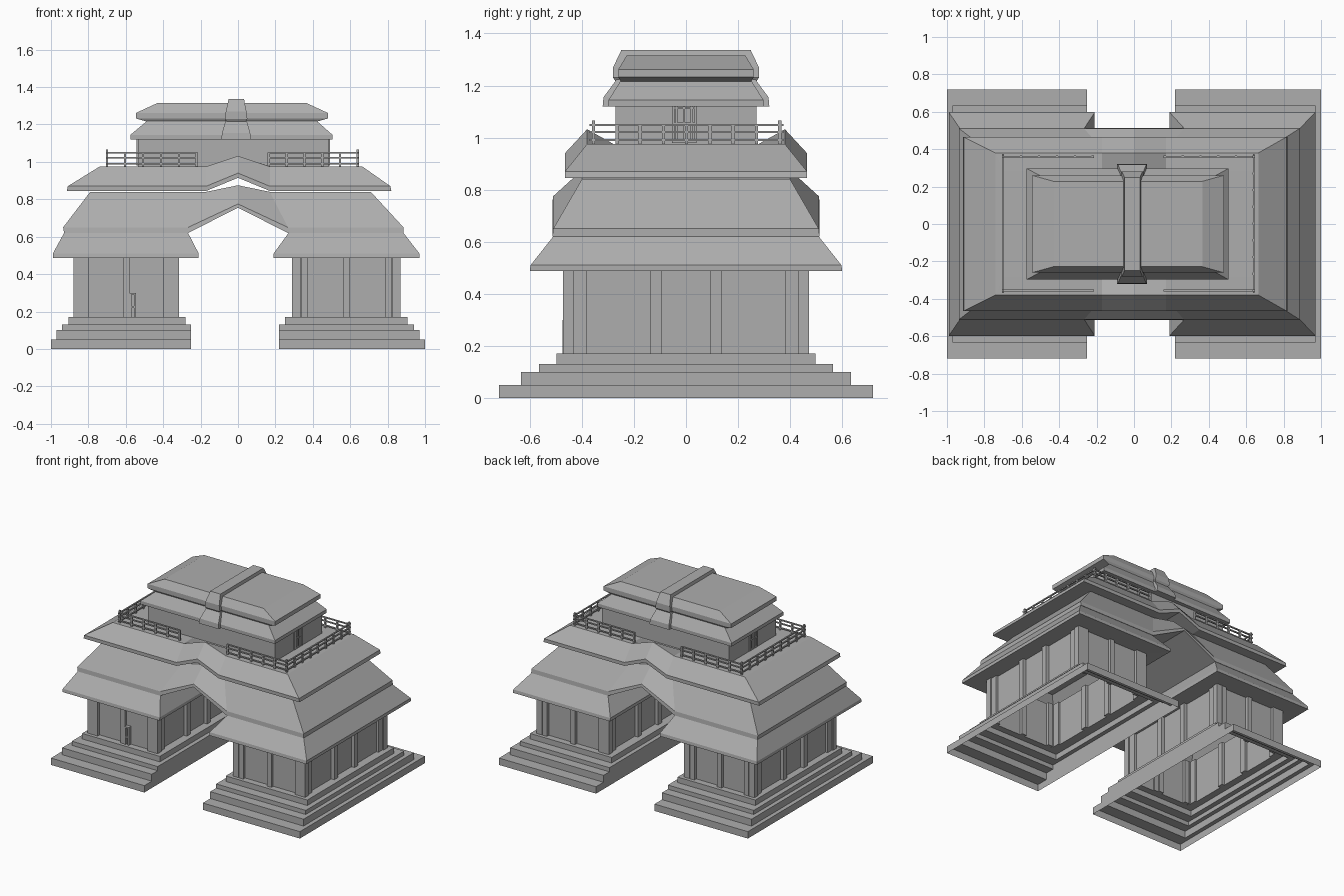
import bpy, bmesh

if "Cube" in bpy.data.objects:
    bpy.data.objects.remove(bpy.data.objects["Cube"])

# dark grey stone
stone = bpy.data.materials.new("dark_grey")
stone.diffuse_color = (.42, .42, .42, 1)
stone.use_nodes = True
stone.node_tree.nodes["Principled BSDF"].inputs["Base Color"].default_value = stone.diffuse_color

def finish(name, bm):
    bmesh.ops.recalc_face_normals(bm, faces=bm.faces)
    me = bpy.data.meshes.new(name)
    bm.to_mesh(me)
    bm.free()
    me.materials.append(stone)
    ob = bpy.data.objects.new(name, me)
    bpy.context.collection.objects.link(ob)
    return ob

def boxes(name, items):
    """items: (x0, x1, y0, y1, z0, z1)"""
    bm = bmesh.new()
    for x0, x1, y0, y1, z0, z1 in items:
        vs = bmesh.ops.create_cube(bm, size=1)['verts']
        for v in vs:
            v.co = ((x0 + x1) / 2 + v.co.x * (x1 - x0),
                    (y0 + y1) / 2 + v.co.y * (y1 - y0),
                    (z0 + z1) / 2 + v.co.z * (z1 - z0))
    return finish(name, bm)

def tiers(name, rings, bottom=True, top=True):
    """Loft of rectangular rings (x0, x1, half_y, z[, gable_half_x, gable_rise])."""
    bm = bmesh.new()
    loops = []
    gabled = any(len(r) > 4 for r in rings)
    for r in rings:
        x0, x1, y, z = r[:4]
        pts = [(x0, z), (x1, z)]
        if gabled:
            g, h = r[4:6]
            pts = [(x0, z), (-g, z), (0, z + h), (g, z), (x1, z)]
        front = [bm.verts.new((x, -y, zz)) for x, zz in pts]
        back = [bm.verts.new((x, y, zz)) for x, zz in pts]
        loops.append((front, back))
    for (fa, ba), (fb, bb) in zip(loops, loops[1:]):
        a, b = fa + ba[::-1], fb + bb[::-1]
        for i in range(len(a)):
            j = (i + 1) % len(a)
            bm.faces.new((a[i], a[j], b[j], b[i]))
    for use, (f, b) in ((bottom, loops[0]), (top, loops[-1])):
        if use:
            for i in range(len(f) - 1):
                bm.faces.new((f[i], f[i + 1], b[i + 1], b[i]))
    return finish(name, bm)

# two gate towers: outer/inner limits are listed left to right
towers = [
    dict(side="left",
         steps=[(-1, -.25), (-.97, -.25), (-.94, -.25), (-.905, -.28)],
         wall=(-.88, -.315), eave=(-.99, -.21), neck=(-.93, -.267)),
    dict(side="right",
         steps=[(.22, 1), (.22, .97), (.22, .94), (.25, .905)],
         wall=(.29, .87), eave=(.19, .97), neck=(.27, .885)),
]
for t in towers:
    s = t["side"]
    # stepped plinth, hollow underneath
    rings = []
    ys = [.718, .633, .565, .497]
    zs = [0, .05, .10, .13, .17]
    for i, (a, b) in enumerate(t["steps"]):
        rings += [(a, b, ys[i], zs[i]), (a, b, ys[i], zs[i + 1])]
    x0, x1 = t["wall"]
    d = .025
    rings.append((x0 + d, x1 - d, .475 - d, .17))
    tiers(s + "_plinth", rings, False, False)
    # recessed walls
    tiers(s + "_walls", [(x0 + d, x1 - d, .475 - d, .17),
                         (x0 + d, x1 - d, .475 - d, .49)], False, False)
    # pillars at corners and along the walls
    cols = []
    xm = (x0 + x1) / 2
    for sy in (-1, 1):
        def yy(a, b):
            return tuple(sorted((sy * a, sy * b)))
        for p, q in ((x0, x0 + .045), (x1 - .045, x1)):
            cols.append((p, q, *yy(.43, .472), .17, .49))
            cols.append((p, q, *yy(.095, .137), .17, .49))
            cols.append((p + .008, q - .008, *yy(.38, .43), .17, .49))
        for c in (xm, x0 + .065, x1 - .065):
            cols.append((c - .018, c + .018, *yy(.43, .472), .17, .49))
    boxes(s + "_pillars", cols)
    # skirt roof
    e0, e1 = t["eave"]
    n0, n1 = t["neck"]
    tiers(s + "_skirt_roof", [(x0 + d, x1 - d, .45, .49), (e0, e1, .60, .487),
                              (e0, e1, .597, .51), (n0, n1, .51, .62)], False, False)

# small door on the front of the left tower
boxes("front_door", [(-.58, -.57, -.475, -.44, .17, .30), (-.555, -.545, -.475, -.44, .17, .30),
                     (-.58, -.545, -.475, -.44, .29, .30), (-.58, -.545, -.475, -.44, .22, .23),
                     (-.575, -.55, -.46, -.44, .17, .29)])

# large roof bridging the towers, gabled over the passage
tiers("passage_roof", [(-.93, .885, .513, .62, .267, .135),
                       (-.935, .885, .51, .65, .267, .125),
                       (-.79, .71, .40, .84, .17, .035)])

# upper gabled roof with the balcony floor on top
tiers("balcony_roof", [(-.915, .82, .465, .845, .17, .07),
                       (-.91, .815, .465, .87, .17, .07),
                       (-.74, .665, .38, .975, .17, .057),
                       (-.70, .63, .28, .976, .17, 0)])

# upper room, its roofs and the cross ridge
tiers("upper_room", [(-.535, .485, .27, .97), (-.535, .485, .27, 1.13)])
tiers("upper_eave_roof", [(-.575, .505, .297, 1.12), (-.575, .505, .297, 1.145),
                          (-.485, .42, .25, 1.22)])
tiers("top_roof", [(-.485, .42, .25, 1.215), (-.545, .48, .26, 1.232),
                   (-.545, .48, .26, 1.262), (-.43, .365, .228, 1.315)])
tiers("ridge_beam", [(-.06, .04, .27, 1.215), (-.07, .05, .28, 1.23),
                     (-.065, .045, .28, 1.27), (-.05, .032, .248, 1.337)])
tiers("eave_ridge_ends", [(-.09, .07, .32, 1.12), (-.085, .065, .317, 1.155),
                          (-.065, .045, .265, 1.225)])

# barred windows on both ends of the upper room
bars = []
for a, b in ((-.542, -.53), (.48, .492)):
    for y in (-.053, -.04, -.012, .018, .032):
        bars.append((a, b, y, y + .008, .98, 1.12))
    for z in (.98, 1.05, 1.11):
        bars.append((a, b, -.053, .04, z, z + .008))
boxes("window_bars", bars)

# balcony railing, open in the middle of front and back
rail = []
h = .006
def run_x(x0, x1, y, n):
    for z in (.99, 1.022, 1.048):
        rail.append((x0, x1, y - h * .8, y + h * .8, z - .004, z + .004))
    for i in range(n + 1):
        x = x0 + (x1 - x0) * i / n
        rail.append((x - h, x + h, y - h, y + h, .97, 1.05))
for y in (-.355, .36):
    run_x(-.70, -.22, y, 5)
    run_x(.165, .64, y, 5)
for x in (-.70, .64):
    for z in (.99, 1.022, 1.048):
        rail.append((x - h * .8, x + h * .8, -.37, .375, z - .004, z + .004))
    for i in range(9):
        y = -.355 + .715 * i / 8
        tall = 1.065 if i in (0, 8) else 1.05
        rail.append((x - h, x + h, y - h, y + h, .97, tall))
boxes("balcony_railing", rail)
